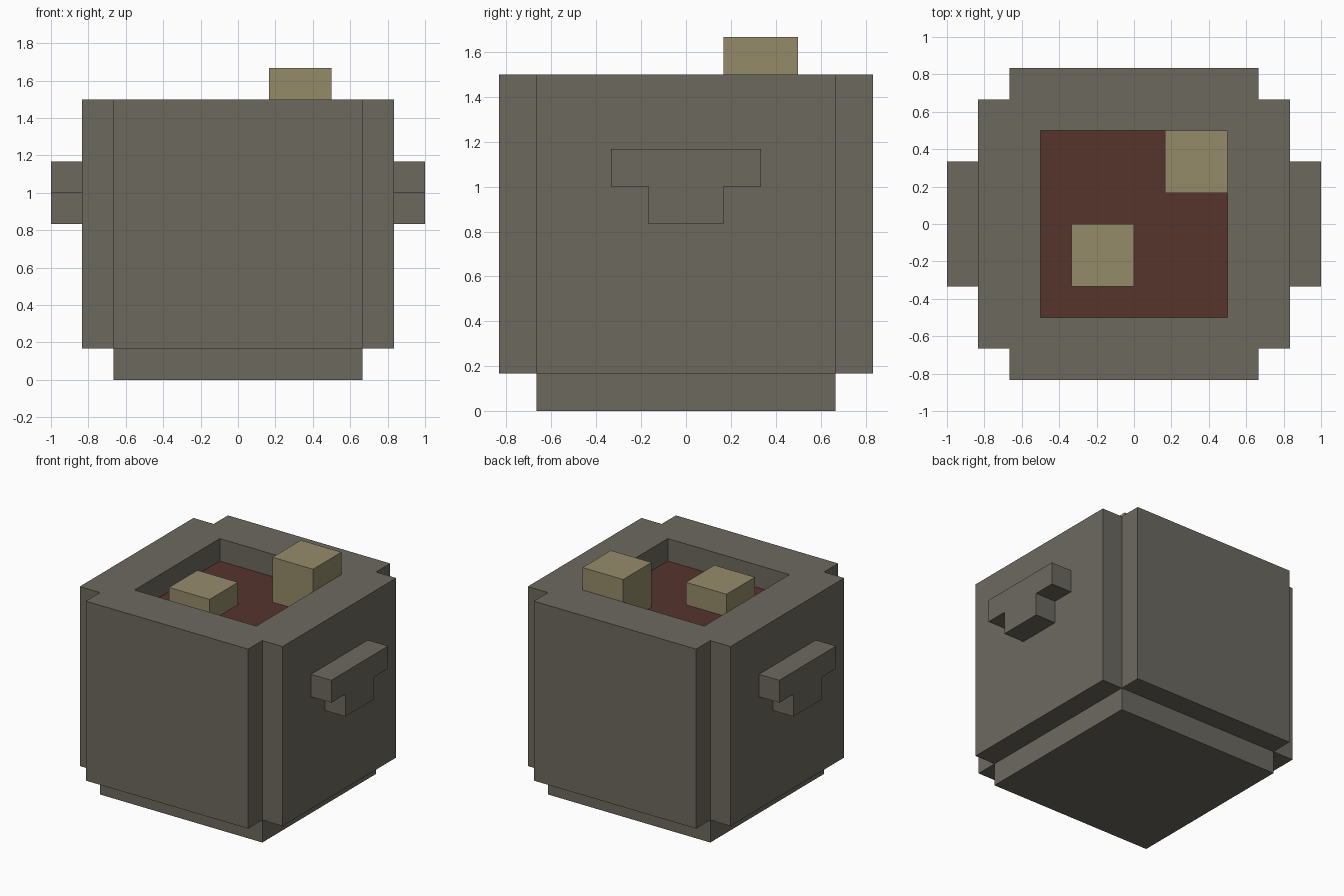
import bpy
import bmesh
from mathutils import Matrix, Vector

U = 1 / 6  # one block step

cube = bpy.data.objects.get("Cube")
if cube:
    bpy.data.objects.remove(cube, do_unlink=True)


def material(name, rgb):
    linear = [((c / 255 + 0.055) / 1.055) ** 2.4 for c in rgb] + [1]
    mat = bpy.data.materials.new(name)
    mat.use_nodes = True
    mat.diffuse_color = linear
    bsdf = next(n for n in mat.node_tree.nodes if n.type == 'BSDF_PRINCIPLED')
    bsdf.inputs["Base Color"].default_value = linear
    return mat


iron = material("grey iron", (108, 105, 95))
broth = material("red brown broth", (86, 52, 44))
potato = material("tan chunk", (149, 139, 106))


def finish(name, bm, mat):
    """Turn a bmesh in block steps into a scaled object."""
    bmesh.ops.remove_doubles(bm, verts=bm.verts, dist=0.001)
    bmesh.ops.recalc_face_normals(bm, faces=bm.faces)
    bmesh.ops.scale(bm, vec=(U, U, U), verts=bm.verts)
    mesh = bpy.data.meshes.new(name)
    bm.to_mesh(mesh)
    bm.free()
    mesh.materials.append(mat)
    obj = bpy.data.objects.new(name, mesh)
    bpy.context.collection.objects.link(obj)
    return obj


def box(name, low, high, mat):
    low, high = Vector(low), Vector(high)
    bm = bmesh.new()
    bmesh.ops.create_cube(bm, size=1)
    bmesh.ops.scale(bm, vec=high - low, verts=bm.verts)
    bmesh.ops.translate(bm, vec=(low + high) / 2, verts=bm.verts)
    return finish(name, bm, mat)


def face(bm, points):
    return bm.faces.new([bm.verts.new(p) for p in points])


# Pot body: one quarter of the notched wall, rim and opening, turned four times
BOTTOM, TOP, SOUP = 1, 9, 8
bm = bmesh.new()
outline = [(4, 4), (4, 5), (-4, 5), (-4, 4)]
floor = []
for i in range(4):
    turn = Matrix.Rotation(i * 1.5707963, 3, 'Z')

    def wall(a, b, low, high):
        corners = [(*a, low), (*b, low), (*b, high), (*a, high)]
        face(bm, [turn @ Vector(c) for c in corners])

    rim = [(3, 3)] + outline + [(-3, 3)]
    face(bm, [turn @ Vector((*p, TOP)) for p in rim])
    for a, b in zip(outline, outline[1:]):
        wall(a, b, BOTTOM, TOP)
    wall((-3, 3), (3, 3), SOUP, TOP)
    floor += [turn @ Vector((*p, BOTTOM)) for p in outline[:3]]
face(bm, floor)
# Soup surface closes the opening
soup_face = face(bm, [(-3, -3, SOUP), (3, -3, SOUP), (3, 3, SOUP), (-3, 3, SOUP)])
soup_face.material_index = 1
pot = finish("pot_body", bm, iron)
pot.data.materials.append(broth)

# Foot under the pot
box("pot_base", (-4, -4, 0), (4, 4, BOTTOM), iron)

# T-shaped handles on both sides
profile = [(-2, 7), (-2, 6), (-1, 6), (-1, 5), (1, 5), (1, 6), (2, 6), (2, 7)]
for name, side in (("left_handle", 1), ("right_handle", -1)):
    bm = bmesh.new()
    plate = face(bm, [(5 * side, y, z) for y, z in profile])
    result = bmesh.ops.extrude_face_region(bm, geom=[plate], use_keep_orig=True)
    moved = [g for g in result["geom"] if isinstance(g, bmesh.types.BMVert)]
    bmesh.ops.translate(bm, vec=(side, 0, 0), verts=moved)
    finish(name, bm, iron)

# Floating chunks
box("front_chunk", (-2, -2, SOUP), (0, 0, 9), potato)
box("back_chunk", (1, 1, SOUP), (3, 3, 10), potato)
